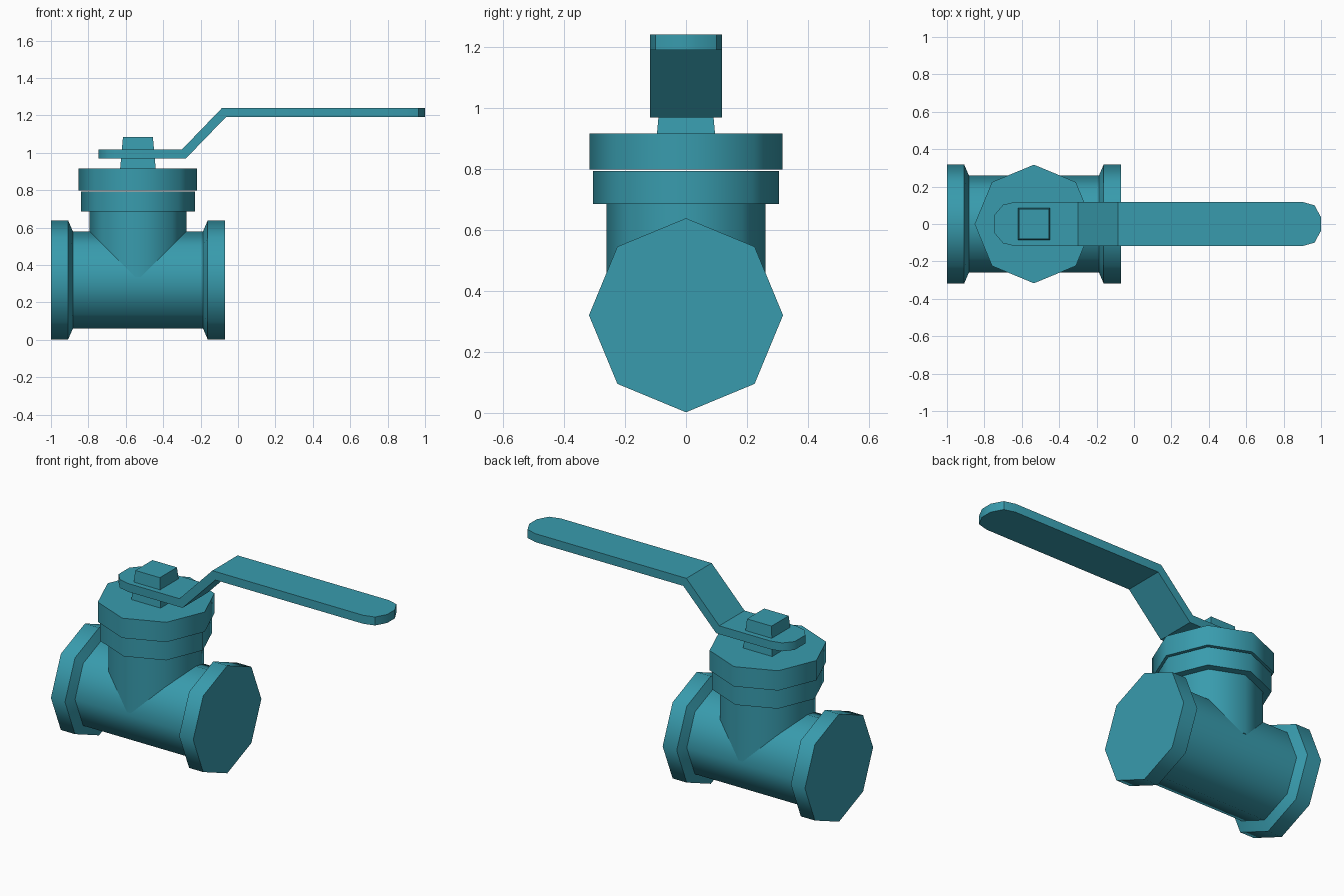
import bpy, bmesh, math
from mathutils import Matrix

if "Cube" in bpy.data.objects:
    bpy.data.objects.remove(bpy.data.objects["Cube"])

CX = -0.535   # valve axis position
PZ = 0.32     # pipe centre height

teal = bpy.data.materials.new("teal")
teal.diffuse_color = (0.04, 0.33, 0.42, 1)
teal.use_nodes = True
teal.node_tree.nodes["Principled BSDF"].inputs["Base Color"].default_value = teal.diffuse_color


def finish(name, bm, angle):
    bmesh.ops.recalc_face_normals(bm, faces=bm.faces)
    me = bpy.data.meshes.new(name)
    bm.to_mesh(me)
    bm.free()
    me.materials.append(teal)
    ob = bpy.data.objects.new(name, me)
    bpy.context.collection.objects.link(ob)
    bpy.ops.object.select_all(action='DESELECT')
    ob.select_set(True)
    bpy.context.view_layer.objects.active = ob
    bpy.ops.object.shade_smooth_by_angle(angle=math.radians(angle))
    return ob


def loft(bm, rings):
    """Skin a list of equal-length closed rings and cap both ends."""
    rings = [[bm.verts.new(p) for p in r] for r in rings]
    for a, b in zip(rings, rings[1:]):
        n = len(a)
        for i in range(n):
            j = (i + 1) % n
            bm.faces.new((a[i], a[j], b[j], b[i]))
    bm.faces.new(rings[0][::-1])
    bm.faces.new(rings[-1])


def turned(name, profile, matrix, sides=8, turn=0.0, angle=50):
    """Solid of revolution from (height, radius) pairs."""
    bm = bmesh.new()
    loft(bm, [[(r * math.cos(turn + math.tau * i / sides),
                r * math.sin(turn + math.tau * i / sides), h)
               for i in range(sides)] for h, r in profile])
    bm.transform(matrix)
    return finish(name, bm, angle)


# Horizontal pipe with an end collar on each side
half = [(-0.465, 0.318), (-0.373, 0.318), (-0.348, 0.26)]
pipe = half + [(-h, r) for h, r in reversed(half)]
turned("pipe_body", pipe,
       Matrix.Translation((CX, 0, PZ)) @ Matrix.Rotation(math.pi / 2, 4, 'Y'))

# Upright neck with lower collar, and the separate bonnet cap
up = Matrix.Translation((CX, 0, 0))
turned("neck", [(0.335, 0.26), (0.685, 0.26), (0.685, 0.305), (0.793, 0.305)], up)
turned("bonnet_cap", [(0.798, 0.317), (0.915, 0.317)], up)

# Square tapered stem
s = math.sqrt(2)
turned("stem", [(0.905, 0.096 * s), (1.085, 0.08 * s)], up,
       sides=4, turn=math.pi / 4, angle=30)

# Cranked lever: x top, z top, x bottom, z bottom, half width
stations = [
    (-0.745, 1.017, -0.745, 0.968, 0.050),
    (-0.700, 1.017, -0.700, 0.968, 0.103),
    (-0.635, 1.017, -0.635, 0.968, 0.118),
    (-0.300, 1.017, -0.280, 0.968, 0.118),
    (-0.085, 1.240, -0.065, 1.190, 0.118),
    (0.900, 1.240, 0.900, 1.190, 0.118),
    (0.965, 1.240, 0.965, 1.190, 0.100),
    (1.000, 1.240, 1.000, 1.190, 0.036),
]
bm = bmesh.new()
loft(bm, [[(xt, -w, zt), (xt, w, zt), (xb, w, zb), (xb, -w, zb)]
          for xt, zt, xb, zb, w in stations])
finish("lever_handle", bm, 45)
